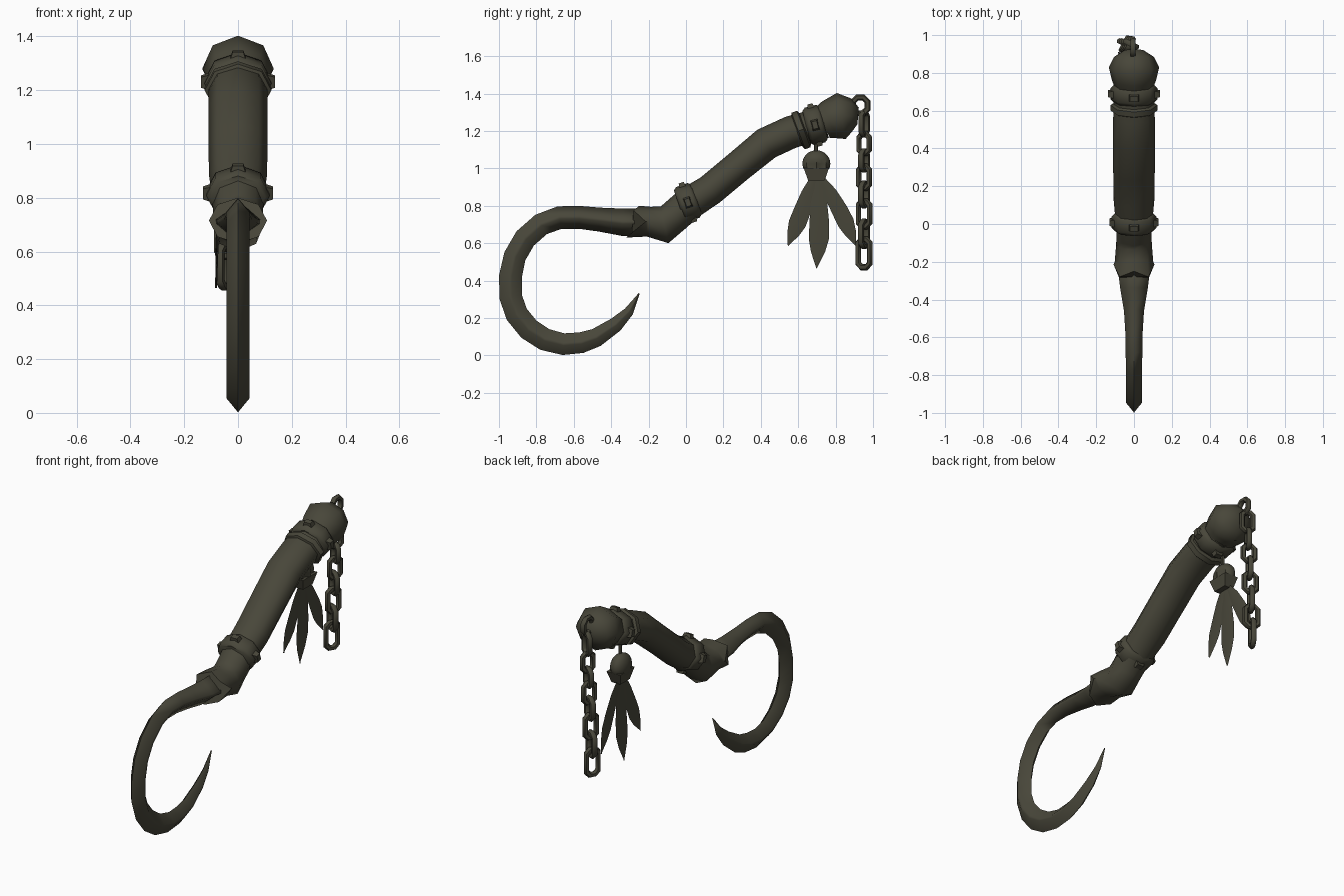
import bpy, bmesh, math
from mathutils import Vector, Matrix

if "Cube" in bpy.data.objects:
    bpy.data.objects.remove(bpy.data.objects["Cube"])

mat = bpy.data.materials.new("dark_olive_iron")
mat.diffuse_color = (0.065, 0.062, 0.042, 1)
mat.use_nodes = True
mat.node_tree.nodes["Principled BSDF"].inputs["Base Color"].default_value = mat.diffuse_color


def make(name, bm, angle=35):
    bmesh.ops.recalc_face_normals(bm, faces=bm.faces)
    me = bpy.data.meshes.new(name)
    bm.to_mesh(me)
    bm.free()
    me.materials.append(mat)
    ob = bpy.data.objects.new(name, me)
    bpy.context.collection.objects.link(ob)
    bpy.ops.object.select_all(action='DESELECT')
    ob.select_set(True)
    bpy.context.view_layer.objects.active = ob
    bpy.ops.object.shade_smooth_by_angle(angle=math.radians(angle))
    return ob


OCT = [(math.sin(k * math.pi / 4), math.cos(k * math.pi / 4)) for k in range(8)]
BLADE = [(0, 1), (1, .12), (1, -.12), (0, -1), (-1, -.12), (-1, .12)]


def loft(bm, stations, section, jag=None):
    """Stations are (y, z, radius in the side plane, radius along x)."""
    rings = []
    for i, (y, z, r, rx) in enumerate(stations):
        a, b = stations[max(i - 1, 0)], stations[min(i + 1, len(stations) - 1)]
        t = Vector((0, b[0] - a[0], b[1] - a[1])).normalized()
        n = Vector((0, -t.z, t.y))
        ring = []
        for k, (u, v) in enumerate(section):
            p = Vector((u * rx, y, z)) + n * (v * r)
            if jag and i == 0:
                p += t * jag[k]
            ring.append(bm.verts.new(p))
        rings.append(ring)
    m = len(section)
    for a, b in zip(rings, rings[1:]):
        for k in range(m):
            bm.faces.new((a[k], a[(k + 1) % m], b[(k + 1) % m], b[k]))
    bm.faces.new(rings[0])
    bm.faces.new(rings[-1])


# Curved hook, from the tip round to the tang
hook = [(-.25, .332, .003, .003), (-.305, .235, .026, .017), (-.375, .165, .040, .028),
        (-.48, .095, .050, .036), (-.56, .068, .056, .040), (-.655, .060, .058, .042), (-.755, .085, .060, .043),
        (-.84, .140, .061, .043), (-.905, .220, .061, .043), (-.938, .315, .061, .043),
        (-.938, .425, .061, .043), (-.915, .530, .060, .043), (-.86, .625, .060, .043),
        (-.775, .700, .060, .043), (-.675, .737, .061, .044), (-.57, .738, .061, .046),
        (-.46, .726, .064, .053), (-.34, .712, .073, .073), (-.20, .712, .072, .090)]
bm = bmesh.new()
loft(bm, hook, BLADE)
make("hook", bm, 100)

# Bent wooden handle with a ragged front end
handle = [(-.26, .715, .085, .108), (-.20, .715, .080, .102), (-.115, .698, .100, .095),
          (-.06, .745, .088, .092), (.02, .815, .088, .098), (.13, .885, .084, .108),
          (.28, 1.01, .084, .110), (.43, 1.133, .088, .110), (.56, 1.193, .087, .110),
          (.74, 1.245, .085, .105)]
bm = bmesh.new()
loft(bm, handle, OCT, jag=[.01, -.02, .045, -.03, -.06, -.03, .045, -.02])
make("handle", bm, 60)

# Rounded pommel
pommel = [(.73, 1.243, .090, .105), (.765, 1.26, .105, .118), (.83, 1.28, .125, .133),
          (.885, 1.283, .090, .105), (.92, 1.28, .045, .050)]
bm = bmesh.new()
loft(bm, pommel, OCT)
make("pommel", bm, 60)


# Metal bands round the handle
def band(name, y, z, tilt, half, r, rx, studs):
    c, s = math.cos(tilt), math.sin(tilt)
    prof = [(-1, .86), (-.65, 1), (.65, 1), (1, .86)]
    bm = bmesh.new()
    loft(bm, [(y + c * half * d, z + s * half * d, r * k, rx * k) for d, k in prof], OCT)
    make(name, bm, 50)
    if not studs:
        return
    bm = bmesh.new()
    for k in range(4):
        a = k * math.pi / 2
        u, v = math.sin(a), math.cos(a)
        out = Vector((u, -v * s, v * c))
        axis = Vector((0, c, s))
        side = out.cross(axis)
        base = Vector((0, y, z)) + out * ((rx if k % 2 else r) - .010)
        rot = Matrix((side, axis, out)).transposed().to_4x4()
        res = bmesh.ops.create_cube(bm, size=1, matrix=Matrix.Translation(base) @ rot
                                    @ Matrix.Diagonal((.068, .046, .046, 1)))
        for w in res["verts"]:           # taper the outer face
            d = w.co - base
            if d.dot(out) > 0:
                w.co = base + out * d.dot(out) + (d - out * d.dot(out)) * .6
    make(name + "_studs", bm, 20)


band("lower_band", .01, .818, .33, .050, .098, .118, True)
band("upper_thin_band", .615, 1.205, .36, .023, .104, .124, False)
band("upper_band", .69, 1.232, .24, .048, .103, .124, True)


# Chain links: stretched rings
def link(name, centre, width, height, wire, turn):
    bm = bmesh.new()
    n, m = 8, 6
    radius = width / 2 - wire
    stretch = (height - width) / 2
    ca, sa = math.cos(turn), math.sin(turn)
    grid = []
    for i in range(n):
        a = (i + .5) * 2 * math.pi / n
        ring = []
        for j in range(m):
            b = j * 2 * math.pi / m
            rad, thick = (radius + wire * math.cos(b)) * 1.06, wire * math.sin(b)
            wide, tall = rad * math.cos(a), rad * math.sin(a)
            tall += math.copysign(stretch, math.sin(a))
            ring.append(bm.verts.new(Vector(centre) + Vector(
                (wide * sa + thick * ca, wide * ca - thick * sa, tall))))
        grid.append(ring)
    for i in range(n):
        for j in range(m):
            p, q = grid[i], grid[(i + 1) % n]
            bm.faces.new((p[j], p[(j + 1) % m], q[(j + 1) % m], q[j]))
    make(name, bm, 60)


link("pommel_loop", (-.005, .932, 1.337), .110, .118, .016, 0)
links = [(1.24, .15), (1.132, .135), (1.042, .13), (.952, .148),
         (.86, .15), (.757, .168), (.65, .165), (.546, .184)]
for i, (z, h) in enumerate(links):
    link(f"chain_link_{i + 1}", (-.015 - .005 * i, .952, z), .094 + .0015 * i, h, .0165,
         math.radians(28 + (90 if i % 2 == 0 else 0)))

# Small skull charm facing +x, hung on a cord at the left of the handle's underside
CX = -.064
bm = bmesh.new()
bmesh.ops.create_uvsphere(bm, u_segments=16, v_segments=10, radius=1)
for v in bm.verts:
    eye = v.co.x > .5 and .15 < abs(v.co.y) < .6 and -.4 < v.co.z < .1
    v.co = Vector((v.co.x * (.055 if v.co.x > 0 else .046) - (.015 if eye else 0),
                   v.co.y * .075, v.co.z * .072))
    if v.co.z < -.03:
        v.co.y *= .95
bmesh.ops.translate(bm, verts=bm.verts, vec=(CX, .697, 1.025))
jaw = bmesh.ops.create_cube(bm, size=1)["verts"]
for v in jaw:
    k = 1 if v.co.z > 0 else .65
    v.co = Vector((CX + .006 + v.co.x * .09 * k, .697 + v.co.y * .135 * k, .968 + v.co.z * .068))
make("skull_charm", bm, 40)
bm = bmesh.new()
bmesh.ops.create_cone(bm, cap_ends=True, segments=6, radius1=.01, radius2=.01, depth=.09,
                      matrix=Matrix.Translation((CX + .01, .695, 1.12)))
make("charm_cord", bm)


# Three flat feathers below the skull
def feather(name, root, tip, width, x, skew):
    a, b = Vector((CX, *root)), Vector((x, *tip))
    d = b - a
    n = Vector((0, -d.z, d.y)).normalized()
    bm = bmesh.new()
    rows = []
    for t, w in [(0, .3), (.25, .8), (.5, .97), (.68, 1), (.82, .7), (1, .02)]:
        c = a + d * t + n * (skew * math.sin(t * math.pi))
        rows.append([bm.verts.new(c + n * (w * width * o) + Vector((h, 0, 0)))
                     for o, h in ((-1, 0), (0, .004), (1, 0), (0, -.004))])
    for p, q in zip(rows, rows[1:]):
        for k in range(4):
            bm.faces.new((p[k], p[(k + 1) % 4], q[(k + 1) % 4], q[k]))
    bm.faces.new(rows[0])
    bm.faces.new(rows[-1])
    make(name, bm, 30)


feather("feather_front", (.685, .96), (.545, .585), .047, -.082, .006)
feather("feather_middle", (.70, .96), (.698, .465), .054, -.082, .014)
feather("feather_rear", (.715, .96), (.91, .585), .045, -.080, .010)
